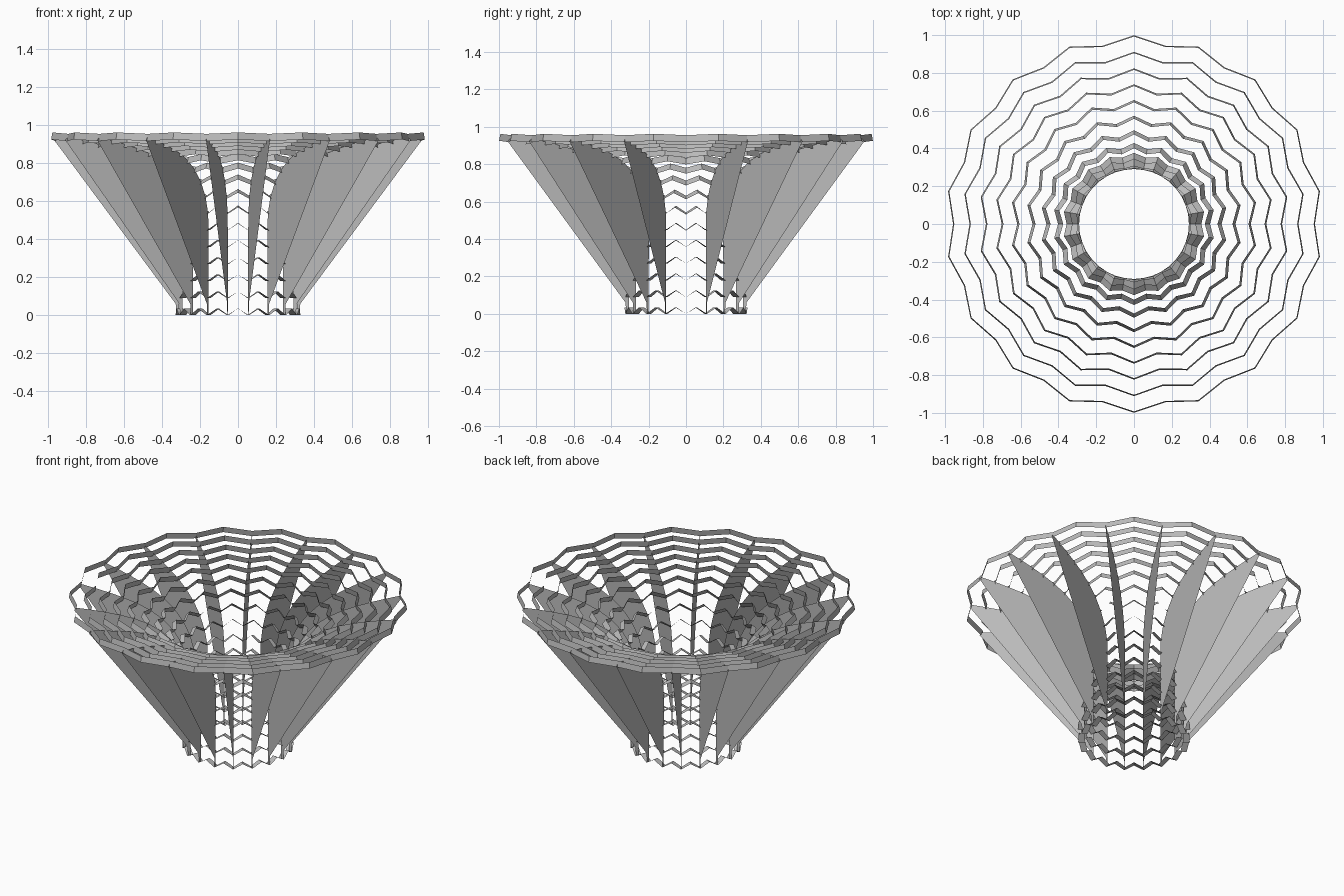
import bpy, bmesh, math
from mathutils import Vector

cube = bpy.data.objects.get("Cube")
if cube:
    bpy.data.objects.remove(cube)

FINS = 18            # radial fins, one at every valley of the rings
HALF_WIDTH = 0.019   # half the width of a ring band

grey = bpy.data.materials.new("plain_grey")
grey.use_nodes = True
colour = (0.5, 0.5, 0.5, 1)
grey.diffuse_color = colour
grey.node_tree.nodes["Principled BSDF"].inputs["Base Color"].default_value = colour

# Flared profile as (radius, height), one point per ring
peaks = [Vector(p) for p in (
    (0.31, 0.035), (0.31, 0.125), (0.31, 0.215), (0.31, 0.305), (0.31, 0.395),
    (0.313, 0.485), (0.325, 0.573), (0.36, 0.655), (0.415, 0.728), (0.485, 0.788),
    (0.565, 0.833), (0.65, 0.866), (0.735, 0.89), (0.82, 0.91), (0.908, 0.928),
    (0.996, 0.944))]


def spin(point, angle):
    return Vector((point.x * math.cos(angle), point.x * math.sin(angle), point.y))


def finish(name, bm):
    mesh = bpy.data.meshes.new(name)
    bm.to_mesh(mesh)
    bm.free()
    mesh.materials.append(grey)
    obj = bpy.data.objects.new(name, mesh)
    bpy.context.collection.objects.link(obj)


# Zigzag ring bands, set square to the profile
valleys = []
for i, peak in enumerate(peaks):
    along = (peaks[min(i + 1, len(peaks) - 1)] - peaks[max(i - 1, 0)]).normalized()
    across = Vector((along.y, -along.x)) * HALF_WIDTH
    valley = peak - along * (0.035 + 0.007 * i / (len(peaks) - 1))
    valleys.append(valley)
    bm = bmesh.new()
    rows = []
    for k in range(2 * FINS):
        base = peak if k % 2 else valley
        angle = math.pi * k / FINS
        rows.append([bm.verts.new(spin(base + side * across, angle)) for side in (-1, 1)])
    for k, (a, b) in enumerate(rows):
        c, d = rows[(k + 1) % len(rows)]
        bm.faces.new((a, b, d, c))
    finish(f"ring_{i + 1}", bm)

# Flat radial fins: curved inner edge, straight outer edge
outer = [Vector((0.968, 0.922)), Vector((0.328, 0.06)), Vector((0.325, 0.0))]
for k in range(FINS):
    angle = 2 * math.pi * k / FINS
    bm = bmesh.new()
    bm.faces.new([bm.verts.new(spin(p, angle)) for p in valleys + outer])
    finish(f"fin_{k + 1}", bm)
